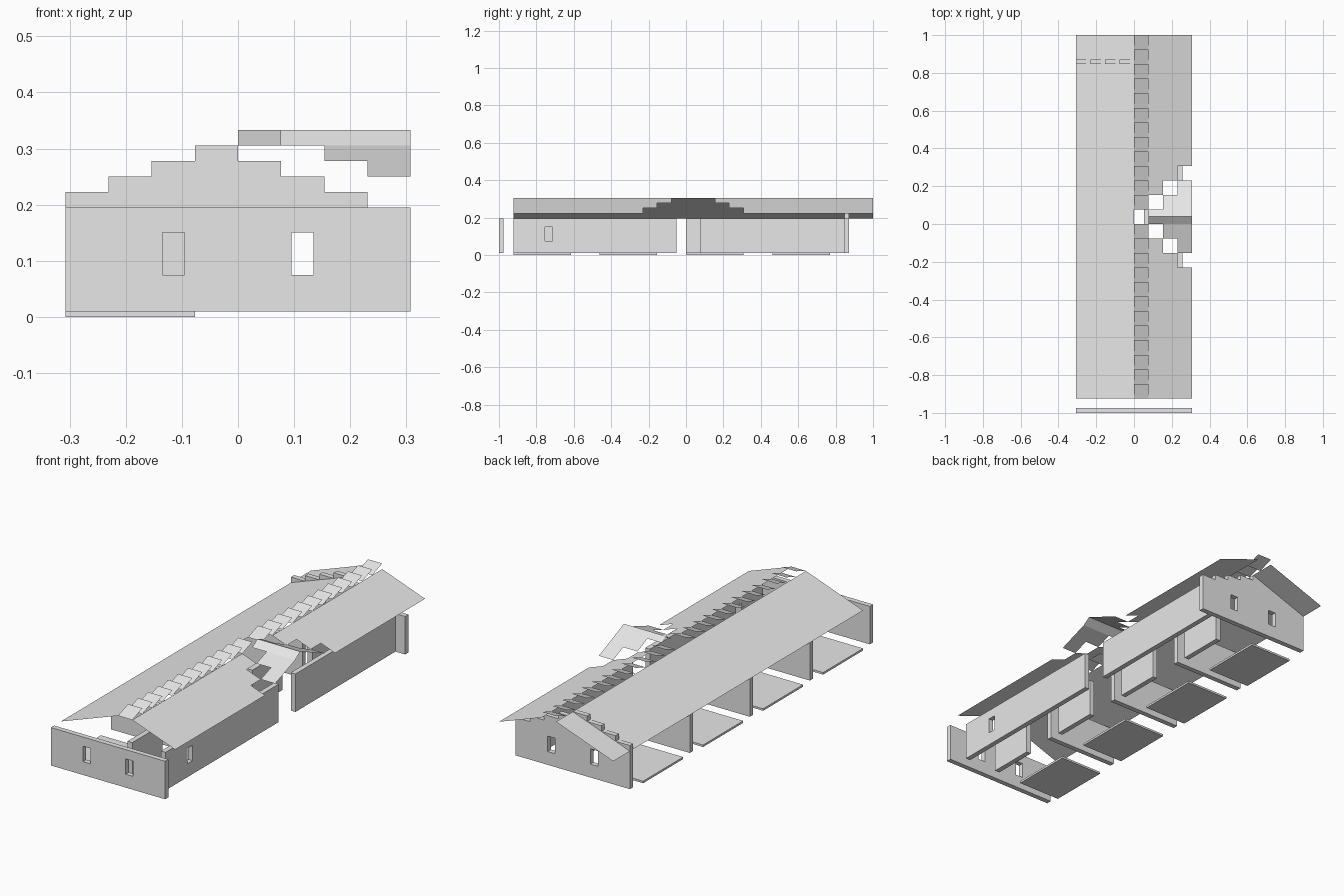
import bpy, bmesh

if "Cube" in bpy.data.objects:
    bpy.data.objects.remove(bpy.data.objects["Cube"])

M = 2 / 26            # planning module
T = 0.025             # wall thickness
RISE = M * 0.358      # roof rise per module
BASE, EAVE = 0.01, 0.195
BAY = 6 * M
RIDGE = EAVE + 4 * RISE

grey = bpy.data.materials.new("light_grey")
grey.use_nodes = True
grey.diffuse_color = (0.8, 0.8, 0.8, 1)
grey.node_tree.nodes["Principled BSDF"].inputs["Base Color"].default_value = (0.8, 0.8, 0.8, 1)


def finish(name, bm):
    mesh = bpy.data.meshes.new(name)
    bm.to_mesh(mesh)
    bm.free()
    mesh.materials.append(grey)
    obj = bpy.data.objects.new(name, mesh)
    bpy.context.collection.objects.link(obj)
    return obj


def prism(name, points, depth):
    """Extrude a flat outline along a vector."""
    bm = bmesh.new()
    face = bm.faces.new([bm.verts.new(p) for p in points])
    out = bmesh.ops.extrude_face_region(bm, geom=[face])
    verts = [g for g in out["geom"] if isinstance(g, bmesh.types.BMVert)]
    bmesh.ops.translate(bm, verts=verts, vec=depth)
    bmesh.ops.recalc_face_normals(bm, faces=bm.faces)
    return finish(name, bm)


def box(name, x0, x1, y0, y1, z0=BASE, z1=EAVE):
    base = [(x0, y0, z0), (x1, y0, z0), (x1, y1, z0), (x0, y1, z0)]
    return prism(name, base, (0, 0, z1 - z0))


def sheet(name, outlines, height):
    """Thin roof skin: plan outlines lifted by a height rule."""
    bm = bmesh.new()
    for outline in outlines:
        face = bm.faces.new([bm.verts.new((x, y, height(x, y))) for x, y in outline])
        face.normal_update()
        if face.normal.z < 0:
            face.normal_flip()
    return finish(name, bm)


def rect(x0, x1, y0, y1):
    return [(x0, y0), (x1, y0), (x1, y1), (x0, y1)]


def cut_window(wall, x0, x1, y0, y1):
    cutter = box("window_cutter", x0, x1, y0, y1, 0.075, 0.15)
    cutter.hide_render = True
    cutter.hide_viewport = True
    cutter.display_type = 'WIRE'
    mod = wall.modifiers.new("window", 'BOOLEAN')
    mod.operation = 'DIFFERENCE'
    mod.solver = 'EXACT'
    mod.object = cutter


# Front wall and stepped back gable, each with two windows
front_wall = box("front_wall", -4 * M, 4 * M, -1, -1 + T)
back_y = -1 + 4 * BAY
outline = [(-4 * M, BASE)]
for i in range(4):
    top = EAVE + (i + 1) * RISE
    outline += [((i - 4) * M, top), ((i - 3) * M, top)]
for i in range(4):
    top = EAVE + (3 - i) * RISE
    outline += [(i * M, top), ((i + 1) * M, top)]
outline.append((4 * M, BASE))
back_wall = prism("back_wall", [(x, back_y, z) for x, z in outline], (0, T, 0))
for wall, y in ((front_wall, -1), (back_wall, back_y)):
    for x in (-0.115, 0.115):
        cut_window(wall, x - 0.02, x + 0.02, y - 0.05, y + T + 0.05)

# Cross walls between the bays
for k in (1, 2, 3):
    y = -1 + k * BAY
    box("cross_wall", -4 * M, M, y, y + T)

# Floor slab and inner partition of each bay
for k in range(4):
    y = -1 + k * BAY + M
    box("floor_slab", -4 * M, -M, y, y + 4 * M, 0, BASE)
    box("inner_partition", M - T, M, y, y + 3 * M)

# Long side wall with an entrance gap
side_wall = box("side_wall_front", 3 * M, 3 * M + T, -12 * M, -M + T)
cut_window(side_wall, 3 * M - 0.05, 3 * M + T + 0.05, -0.755, -0.715)
box("side_wall_back", 3 * M, 3 * M + T, M, back_y)

# Main roof: whole right slope, left slope with a stepped opening
sheet("right_roof", [rect(-4 * M, 0, -12 * M, 1)], lambda x, y: RIDGE + x / M * RISE)
strips = []
for i in (1, 2, 3):
    strips += [rect(i * M, (i + 1) * M, -12 * M, -i * M),
               rect(i * M, (i + 1) * M, (i + 1) * M, 1)]
sheet("left_roof", strips, lambda x, y: RIDGE - (x / M - 1) * RISE)

# Sawtooth ridge louvres, left out over the entrance
for i in range(-12, 13):
    if i != 0:
        y0 = i * M
        sheet("ridge_louvre", [rect(0, M, y0, y0 + M)],
              lambda x, y: RIDGE + (y - y0) / M * RISE)

# Entrance cross roof with stepped edges
mid = M / 2
sheet("entrance_louvre", [rect(M, 4 * M, 0, mid)], lambda x, y: RIDGE + y / mid * RISE)
sheet("entrance_roof_front",
      [rect((i + 2) * M, 4 * M, -(i + 1) * M, -i * M) for i in (0, 1)],
      lambda x, y: RIDGE + y / M * RISE)
sheet("entrance_roof_back",
      [rect(M, 4 * M, mid, M), rect(2 * M, 4 * M, M, 2 * M), rect(3 * M, 4 * M, 2 * M, 3 * M)],
      lambda x, y: RIDGE + RISE - (y - mid) / (2.5 * M) * 3 * RISE)
